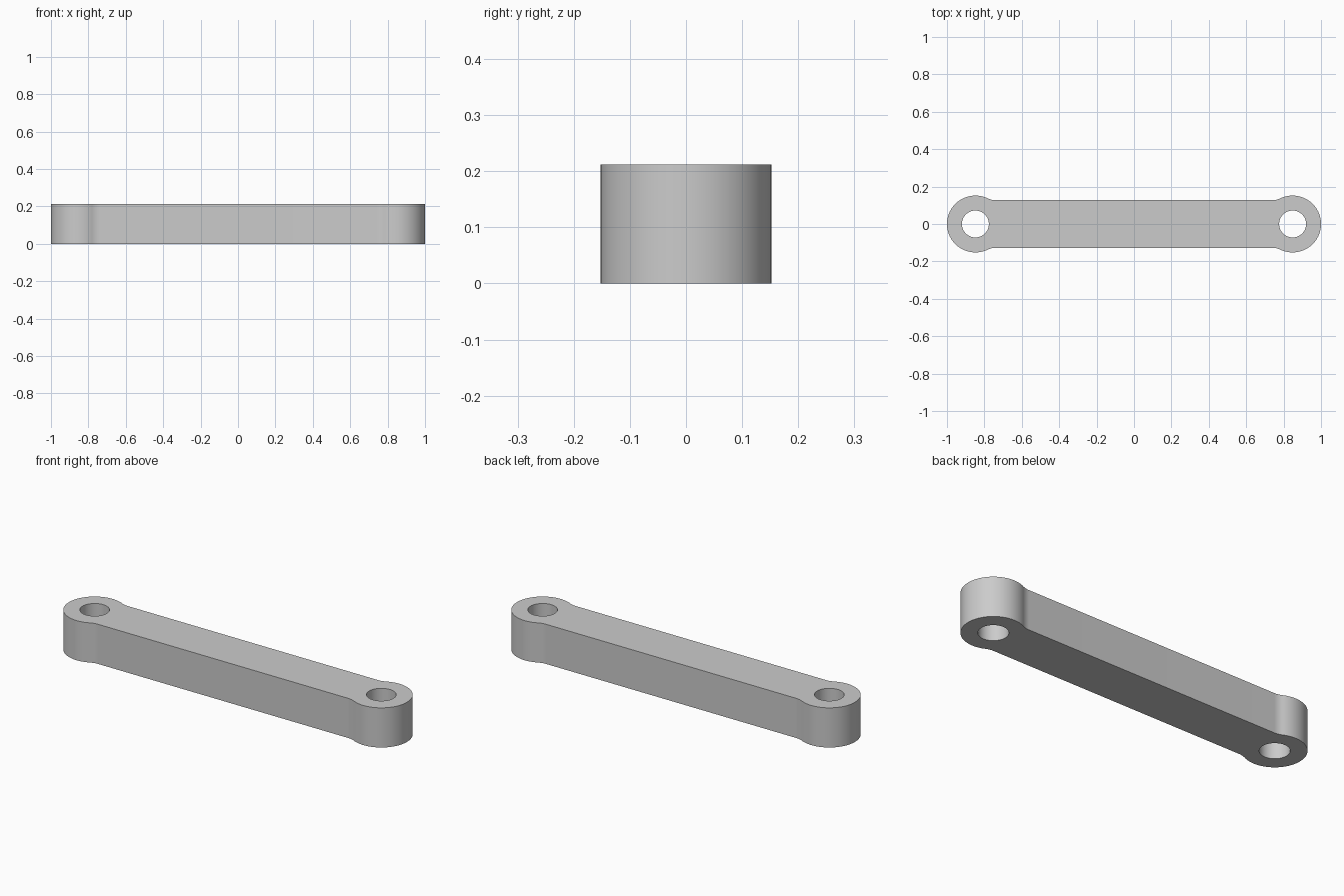
import bpy, bmesh
from math import sqrt, atan2, pi, cos, sin

cube = bpy.data.objects.get("Cube")
if cube:
    bpy.data.objects.remove(cube, do_unlink=True)

HEIGHT = 0.212
EYE_X, EYE_R, HOLE_R = 0.848, 0.152, 0.072   # end bosses and their pin holes
BAR_W, FILLET = 0.127, 0.1                   # half width of bar, blend radius


def arc(cx, cy, r, a0, a1, n):
    return [(cx + r * cos(a0 + (a1 - a0) * i / n),
             cy + r * sin(a0 + (a1 - a0) * i / n)) for i in range(n + 1)]


# Quarter outline: round boss, then concave blend into the straight bar
dy = BAR_W + FILLET
dx = sqrt((EYE_R + FILLET) ** 2 - dy ** 2)
touch = pi - atan2(dy, dx)
quarter = arc(EYE_X, 0, EYE_R, 0, touch, 32)
quarter += arc(EYE_X - dx, dy, FILLET, touch - pi, -pi / 2, 8)[1:]

# Mirror the quarter into a closed outline
half = quarter + [(-x, y) for x, y in reversed(quarter)]
outline = half + [(x, -y) for x, y in reversed(half[1:-1])]
holes = [arc(s * EYE_X, 0, HOLE_R, 0, 2 * pi, 48)[:-1] for s in (-1, 1)]

# Fill the outline around the holes and extrude it
bm = bmesh.new()
edges = []
for loop in [outline] + holes:
    vs = [bm.verts.new((x, y, 0)) for x, y in loop]
    edges += [bm.edges.new((vs[i - 1], vs[i])) for i in range(len(vs))]
bmesh.ops.triangle_fill(bm, edges=edges, use_beauty=True, normal=(0, 0, 1))
ext = bmesh.ops.extrude_face_region(bm, geom=bm.faces[:], use_keep_orig=True)
top = [g for g in ext["geom"] if isinstance(g, bmesh.types.BMVert)]
bmesh.ops.translate(bm, verts=top, vec=(0, 0, HEIGHT))
bmesh.ops.recalc_face_normals(bm, faces=bm.faces[:])
mesh = bpy.data.meshes.new("link_arm")
bm.to_mesh(mesh)
bm.free()

# Grey metal
grey = bpy.data.materials.new("grey")
grey.use_nodes = True
grey.diffuse_color = (0.6, 0.6, 0.6, 1)
grey.node_tree.nodes["Principled BSDF"].inputs["Base Color"].default_value = (0.6, 0.6, 0.6, 1)
mesh.materials.append(grey)

link = bpy.data.objects.new("link_arm", mesh)
bpy.context.collection.objects.link(link)
bpy.ops.object.select_all(action="DESELECT")
link.select_set(True)
bpy.context.view_layer.objects.active = link
bpy.ops.object.shade_smooth_by_angle(angle=pi / 6)
